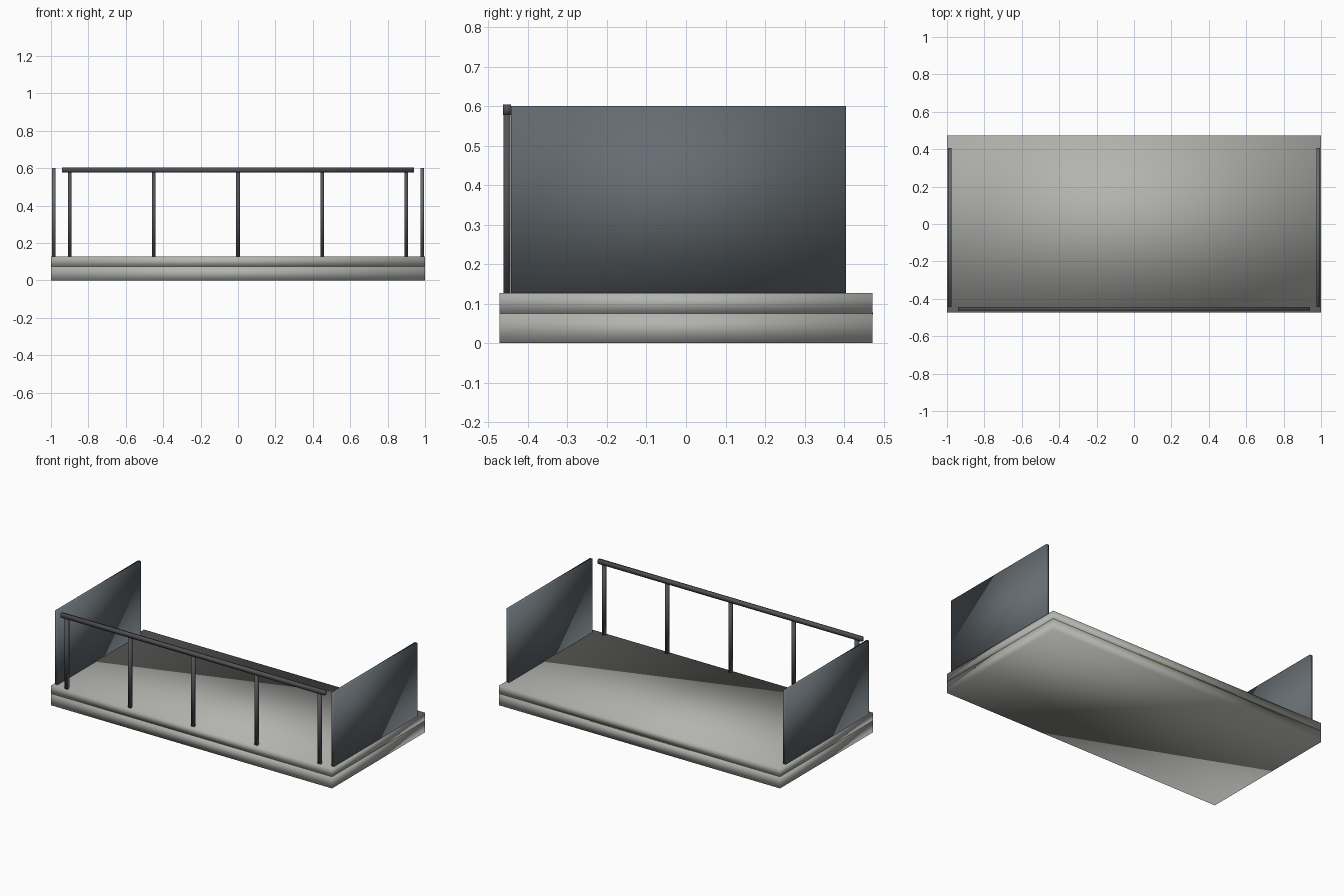
import bpy

if "Cube" in bpy.data.objects:
    bpy.data.objects.remove(bpy.data.objects["Cube"])


def material(name, rgb):
    mat = bpy.data.materials.new(name)
    mat.use_nodes = True
    mat.diffuse_color = (*rgb, 1)
    mat.node_tree.nodes["Principled BSDF"].inputs["Base Color"].default_value = (*rgb, 1)
    return mat


concrete = material("warm grey concrete", (0.45, 0.45, 0.43))
slate = material("slate panel", (0.13, 0.15, 0.165))
metal = material("dark metal", (0.085, 0.085, 0.095))
gold = material("gold strip", (0.6, 0.42, 0.08))


def box(name, x, y, z, mat):
    """Smooth-shaded box between (low, high) limits on each axis."""
    spans = (x, y, z)
    bpy.ops.mesh.primitive_cube_add(size=1, location=[sum(s) / 2 for s in spans])
    obj = bpy.context.object
    obj.name = name
    obj.scale = [s[1] - s[0] for s in spans]
    bpy.ops.object.transform_apply(location=False, rotation=False, scale=True)
    bpy.ops.object.shade_smooth()
    obj.data.materials.append(mat)
    return obj


HALF_DEPTH = 0.472
SEAM, DECK, TOP = 0.075, 0.127, 0.6
RAIL_Y = -0.453

# Two-layer floor slab
box("lower_slab", (-1, 1), (-HALF_DEPTH, HALF_DEPTH), (0, SEAM), concrete)
box("deck_slab", (-1, 1), (-HALF_DEPTH, HALF_DEPTH), (SEAM, DECK), concrete)

# Thin strip along the seam at the back
box("back_strip", (-0.36, 0.36), (HALF_DEPTH - 0.004, HALF_DEPTH + 0.001),
    (SEAM - 0.002, SEAM + 0.002), gold)

# Side screens
for side, sign in (("left", 1), ("right", -1)):
    box(side + "_screen", sorted((sign * 0.975, sign * 0.994)),
        (-0.443, 0.405), (DECK, TOP), slate)

# Front railing
box("top_rail", (-0.94, 0.94), (RAIL_Y - 0.01, RAIL_Y + 0.01), (0.578, 0.604), metal)
for i in range(5):
    x = (i - 2) * 0.45
    box("rail_post_%d" % (i + 1), (x - 0.01, x + 0.01),
        (RAIL_Y - 0.009, RAIL_Y + 0.009), (DECK, 0.59), metal)
